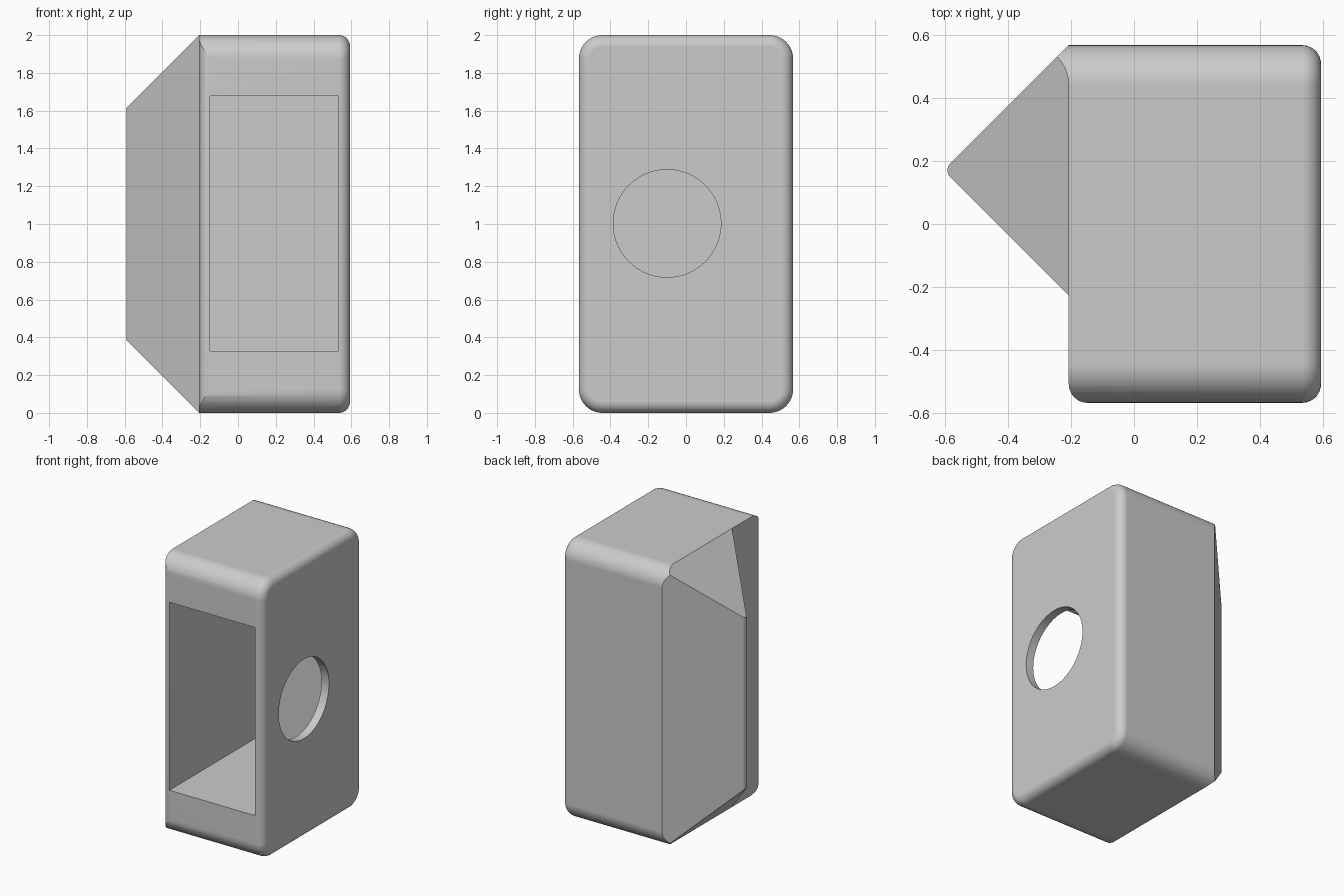
import bpy, bmesh
from math import sin, cos, pi, radians

cube = bpy.data.objects.get("Cube")
if cube:
    bpy.data.objects.remove(cube, do_unlink=True)

LEFT, RIGHT, HALF_Y, HALF_Z = -0.207, 0.593, 0.567, 1.0
CORNER, RIM = 0.125, 0.06

grey = bpy.data.materials.new("plain grey")
grey.use_nodes = True
colour = (0.6, 0.6, 0.6, 1)
grey.diffuse_color = colour
grey.node_tree.nodes["Principled BSDF"].inputs["Base Color"].default_value = colour


def arc(cx, cy, r, start, end, steps=10):
    angles = [radians(start + (end - start) * i / steps) for i in range(steps + 1)]
    return [(cx + r * cos(a), cy + r * sin(a)) for a in angles]


def loft(name, rings):
    """Closed solid through a list of equal point rings."""
    bm = bmesh.new()
    loops = [[bm.verts.new(p) for p in ring] for ring in rings]
    n = len(loops[0])
    for a, b in zip(loops, loops[1:]):
        for i in range(n):
            j = (i + 1) % n
            bm.faces.new((a[i], a[j], b[j], b[i]))
    bm.faces.new(loops[0])
    bm.faces.new(loops[-1])
    bmesh.ops.recalc_face_normals(bm, faces=bm.faces)
    mesh = bpy.data.meshes.new(name)
    bm.to_mesh(mesh)
    bm.free()
    mesh.materials.append(grey)
    obj = bpy.data.objects.new(name, mesh)
    bpy.context.collection.objects.link(obj)
    return obj


def rounded_ring(x, inset):
    """Rounded rectangle across the block, shrunk by inset."""
    y, z, r = HALF_Y - CORNER, HALF_Z - CORNER, CORNER - inset
    pts = (arc(y, z, r, 0, 90) + arc(-y, z, r, 90, 180)
           + arc(-y, -z, r, 180, 270) + arc(y, -z, r, 270, 360))
    return [(x, u, v + HALF_Z) for u, v in pts]


# Main block, with a rounded rim on the +x side
rings = [rounded_ring(-0.8, 0)]
for i in range(9):
    t = pi / 2 * i / 8
    rings.append(rounded_ring(RIGHT - RIM + RIM * sin(t), RIM * (1 - cos(t))))
body = loft("housing", rings)

# Plan outline: rounded front corner and pointed side wedge
ridge_y, tip_r = 0.17, 0.03
apex_x = LEFT - (HALF_Y - ridge_y)
foot_y = 2 * ridge_y - HALF_Y
plan = [(0.8, -0.8), (0.8, 0.8), (LEFT + 0.8 - HALF_Y, 0.8)]
plan += arc(apex_x + tip_r * 2 ** 0.5, ridge_y, tip_r, 135, 225, 8)
plan += [(LEFT, foot_y)]
plan += arc(LEFT + RIM, RIM - HALF_Y, RIM, 180, 270)
plan += [(LEFT + RIM, -0.8)]
plan_shape = loft("plan_cutter", [[(x, y, z) for x, y in plan] for z in (-0.5, 2.5)])

# Sloping top and bottom ends of the wedge
slope = [(LEFT - 0.7, 0.7), (LEFT + 0.5, -0.5), (1, -0.5),
         (1, 2.5), (LEFT + 0.5, 2.5), (LEFT - 0.7, 1.3)]
slope_shape = loft("slope_cutter", [[(x, y, z) for x, z in slope] for y in (-1, 1)])

# Front opening and round side hole
opening = [(-0.148, 0.328), (0.533, 0.328), (0.533, 1.678), (-0.148, 1.678)]
cavity = loft("cavity_cutter", [[(x, y, z) for x, z in opening] for y in (-0.8, 0.507)])
circle = arc(-0.1, 1.003, 0.285, 0, 360, 64)[:-1]
hole = loft("hole_cutter", [[(x, y, z) for y, z in circle] for x in (0.3, 0.8)])

bpy.context.view_layer.objects.active = body
for cutter, operation in ((plan_shape, "INTERSECT"), (slope_shape, "INTERSECT"),
                          (cavity, "DIFFERENCE"), (hole, "DIFFERENCE")):
    mod = body.modifiers.new(cutter.name, "BOOLEAN")
    mod.object, mod.operation, mod.solver = cutter, operation, "EXACT"
    bpy.ops.object.modifier_apply(modifier=mod.name)
    bpy.data.objects.remove(cutter, do_unlink=True)

# Smooth fillets, crisp edges
bpy.ops.object.select_all(action="DESELECT")
body.select_set(True)
bpy.ops.object.shade_smooth_by_angle(angle=radians(25))
weighted = body.modifiers.new("weighted_normals", "WEIGHTED_NORMAL")
weighted.keep_sharp = True
